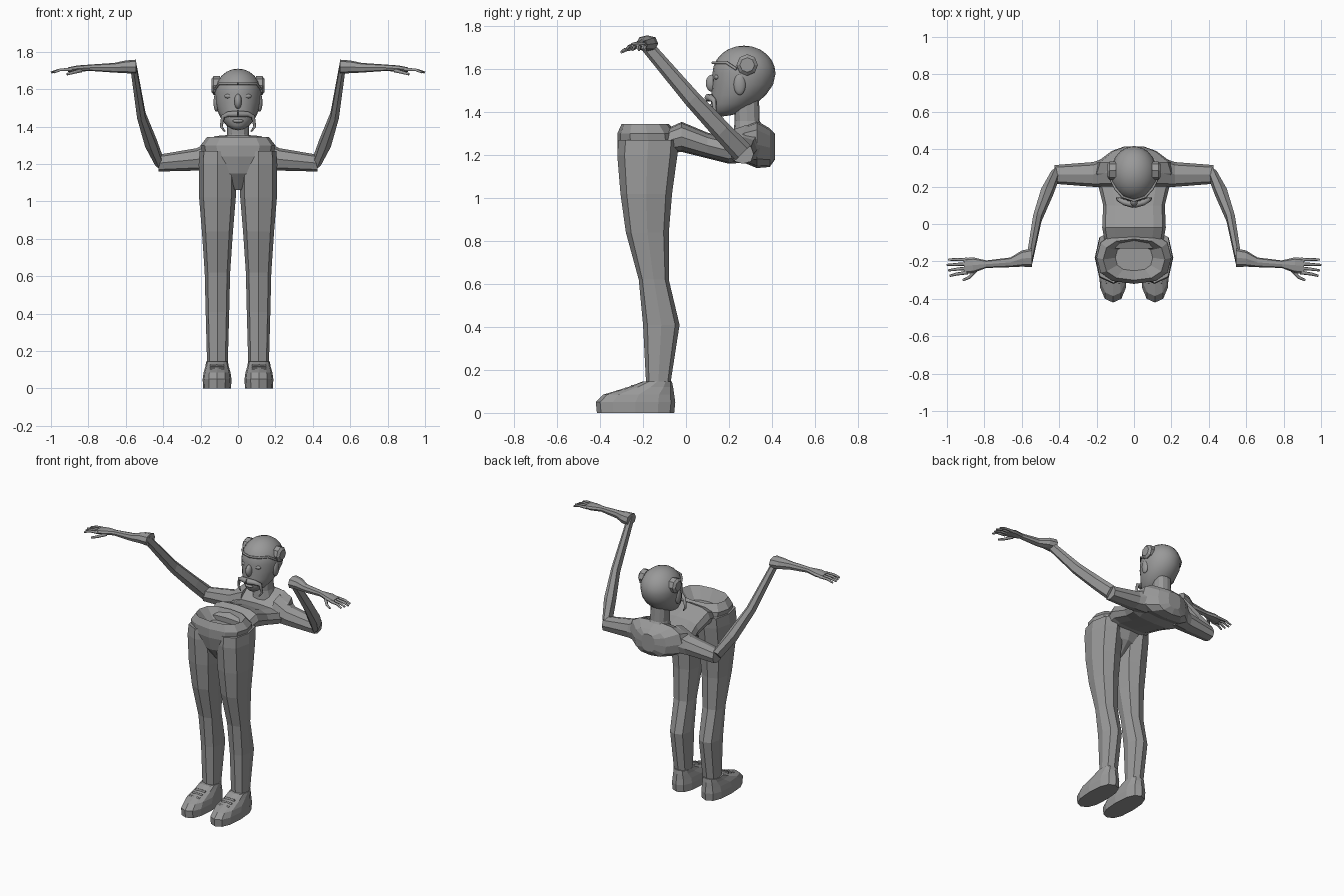
import bpy
import bmesh
from math import cos, sin, pi, copysign
from mathutils import Vector

if "Cube" in bpy.data.objects:
    bpy.data.objects.remove(bpy.data.objects["Cube"], do_unlink=True)

shade = (.32, .32, .32, 1)
grey = bpy.data.materials.new("plain grey")
grey.use_nodes = True
grey.diffuse_color = shade
grey.node_tree.nodes["Principled BSDF"].inputs["Base Color"].default_value = shade

across, depth, up = Vector((1, 0, 0)), Vector((0, 1, 0)), Vector((0, 0, 1))
slanted = (depth + up).normalized()


def finish(obj, mirrored):
    """Link a part, give it the material and mirror paired parts."""
    bpy.context.collection.objects.link(obj)
    obj.data.materials.append(grey)
    if mirrored:
        mirror = obj.modifiers.new("Mirror", "MIRROR")
        mirror.use_mirror_merge = False
    return obj


def add_mesh(name, bm, mirrored):
    bmesh.ops.recalc_face_normals(bm, faces=bm.faces)
    mesh = bpy.data.meshes.new(name)
    bm.to_mesh(mesh)
    bm.free()
    return finish(bpy.data.objects.new(name, mesh), mirrored)


def loft(name, sections, u, v, sides=8, power=.8, mirrored=False):
    """Skin rounded sections (x, y, z, radius along u, radius along v)."""
    bm = bmesh.new()
    rings = []
    for x, y, z, radius_u, radius_v in sections:
        ring = []
        for i in range(sides):
            angle = 2 * pi * i / sides
            c, s = (copysign(abs(t) ** power, t) for t in (cos(angle), sin(angle)))
            offset = u * radius_u * c + v * radius_v * s
            ring.append(bm.verts.new(Vector((x, y, z)) + offset))
        rings.append(ring)
    for low, high in zip(rings, rings[1:]):
        for i in range(sides):
            bm.faces.new((low[i - 1], low[i], high[i], high[i - 1]))
    bm.faces.new(rings[0])
    bm.faces.new(rings[-1])
    return add_mesh(name, bm, mirrored)


def column(name, x, rows, sides=8, mirrored=False):
    """Upright loft from rows (z, y, half width, half depth)."""
    sections = [(x, y, z, width, thick) for z, y, width, thick in rows]
    return loft(name, sections, across, depth, sides=sides, mirrored=mirrored)


def blob(name, centre, radii, mirrored=False):
    """Smooth ellipsoid."""
    bm = bmesh.new()
    bmesh.ops.create_uvsphere(bm, u_segments=20, v_segments=12, radius=1)
    bmesh.ops.scale(bm, vec=radii, verts=bm.verts)
    bmesh.ops.translate(bm, vec=centre, verts=bm.verts)
    obj = add_mesh(name, bm, mirrored)
    bpy.ops.object.select_all(action="DESELECT")
    obj.select_set(True)
    bpy.context.view_layer.objects.active = obj
    bpy.ops.object.shade_smooth_by_angle()
    return obj


def cord(name, points, thickness, taper=0):
    """Mirrored round cord that thins towards its last point."""
    curve = bpy.data.curves.new(name, "CURVE")
    curve.dimensions = "3D"
    curve.bevel_depth = thickness
    curve.bevel_resolution = 1
    curve.use_fill_caps = True
    spline = curve.splines.new("POLY")
    spline.points.add(len(points) - 1)
    for i, point in enumerate(points):
        spline.points[i].co = (*point, 1)
        spline.points[i].radius = 1 - taper * i / (len(points) - 1)
    return finish(bpy.data.objects.new(name, curve), mirrored=True)


# Legs, from ankle to hip
column("leg", .11, [
    (.12, -.13, .055, .055),
    (.41, -.115, .063, .085),
    (.62, -.15, .068, .07),
    (.84, -.18, .083, .1),
    (1.02, -.185, .098, .12),
    (1.2, -.18, .1, .14),
    (1.27, -.175, .095, .14),
], mirrored=True)

# Shoes with flat soles and laces
column("shoe", .112, [
    (0, -.235, .075, .18),
    (.05, -.235, .077, .185),
    (.085, -.22, .072, .165),
    (.12, -.165, .062, .105),
    (.145, -.135, .058, .07),
], sides=12, mirrored=True)
for step in range(3):
    lace_y, lace_z = -.31 + .03 * step, .1 + .012 * step
    cord("shoelace", [(x, lace_y, lace_z) for x in (.075, .15)], .008)

# Pelvis with a sunken open waist
column("pelvis", 0, [
    (1.06, -.19, .02, .04),
    (1.15, -.18, .09, .12),
    (1.24, -.175, .19, .145),
    (1.3, -.18, .2, .14),
    (1.345, -.19, .165, .11),
    (1.27, -.18, .1, .07),
], sides=12)

# Torso leaning straight back, in rows (y, z, half width, half height)
torso_rows = [
    (-.13, 1.255, .15, .05),
    (-.02, 1.285, .17, .07),
    (.1, 1.245, .165, .06),
    (.2, 1.22, .19, .06),
    (.27, 1.25, .22, .085),
    (.33, 1.25, .2, .11),
    (.39, 1.235, .12, .09),
    (.415, 1.24, .05, .06),
]
loft("torso", [(0, y, z, width, height) for y, z, width, height in torso_rows],
     across, up, sides=12, power=.7)

# Arms: level upper arm, rising forearm, outstretched wrist
loft("upper_arm", [
    (.12, .28, 1.25, .085, .09),
    (.22, .265, 1.225, .066, .06),
    (.425, .265, 1.205, .05, .045),
], depth, up, mirrored=True)
loft("forearm", [
    (.42, .265, 1.21, .05, .024),
    (.465, .17, 1.31, .046, .035),
    (.517, .03, 1.46, .04, .025),
    (.56, -.2, 1.73, .03, .018),
], slanted, across, sides=6, mirrored=True)
loft("wrist", [
    (.545, -.18, 1.72, .05, .038),
    (.6, -.185, 1.72, .043, .034),
    (.66, -.205, 1.715, .026, .026),
    (.79, -.215, 1.715, .02, .017),
    (.86, -.22, 1.71, .042, .017),
    (.91, -.225, 1.705, .042, .012),
], depth, up, mirrored=True)

# Fanned fingers and a lower thumb
for finger in range(4):
    root_y = -.19 - .023 * finger
    reach = 1 - .008 * abs(finger - 1)
    cord("finger", [
        (.89, root_y, 1.706),
        (.95, root_y - .003 * finger, 1.704),
        (reach, root_y - .006 * finger, 1.69),
    ], .01, taper=.4)
cord("thumb", [(.84, -.24, 1.7), (.88, -.285, 1.69), (.915, -.3, 1.68)], .011, taper=.4)

# Neck, then the head: an ellipsoid whose lower half is drawn down to a chin
column("neck", 0, [(1.3, .3, .075, .08), (1.36, .285, .058, .058),
                   (1.47, .28, .058, .06)], sides=12)
skull_z, skull_height = 1.58, .13
head = blob("head", (0, .27, skull_z), (.125, .147, skull_height))
for vertex in head.data.vertices:
    drop = max(0, (skull_z - vertex.co.z) / skull_height)
    vertex.co.z -= .07 * drop
    vertex.co.y -= .1 * drop ** 2

# Face details
blob("nose", (0, .122, 1.535), (.02, .03, .04))
blob("eye", (.048, .145, 1.563), (.024, .014, .013), mirrored=True)
blob("lower_lip", (0, .122, 1.43), (.03, .014, .01))
blob("ear", (.115, .25, 1.53), (.016, .028, .05), mirrored=True)
cord("moustache", [
    (0, .105, 1.468),
    (.05, .115, 1.467),
    (.08, .13, 1.455),
    (.09, .135, 1.4),
    (.07, .13, 1.374),
], .02, taper=.8)

# Cap edge and round side pads
cord("cap_edge", [(0, .125, 1.63), (.06, .145, 1.63), (.1, .19, 1.63),
                  (.122, .235, 1.6)], .007)
loft("side_pad", [(x, .285, 1.62, radius, radius)
                  for x, radius in ((.095, .05), (.13, .05), (.143, .034))],
     depth, up, power=1, mirrored=True)
